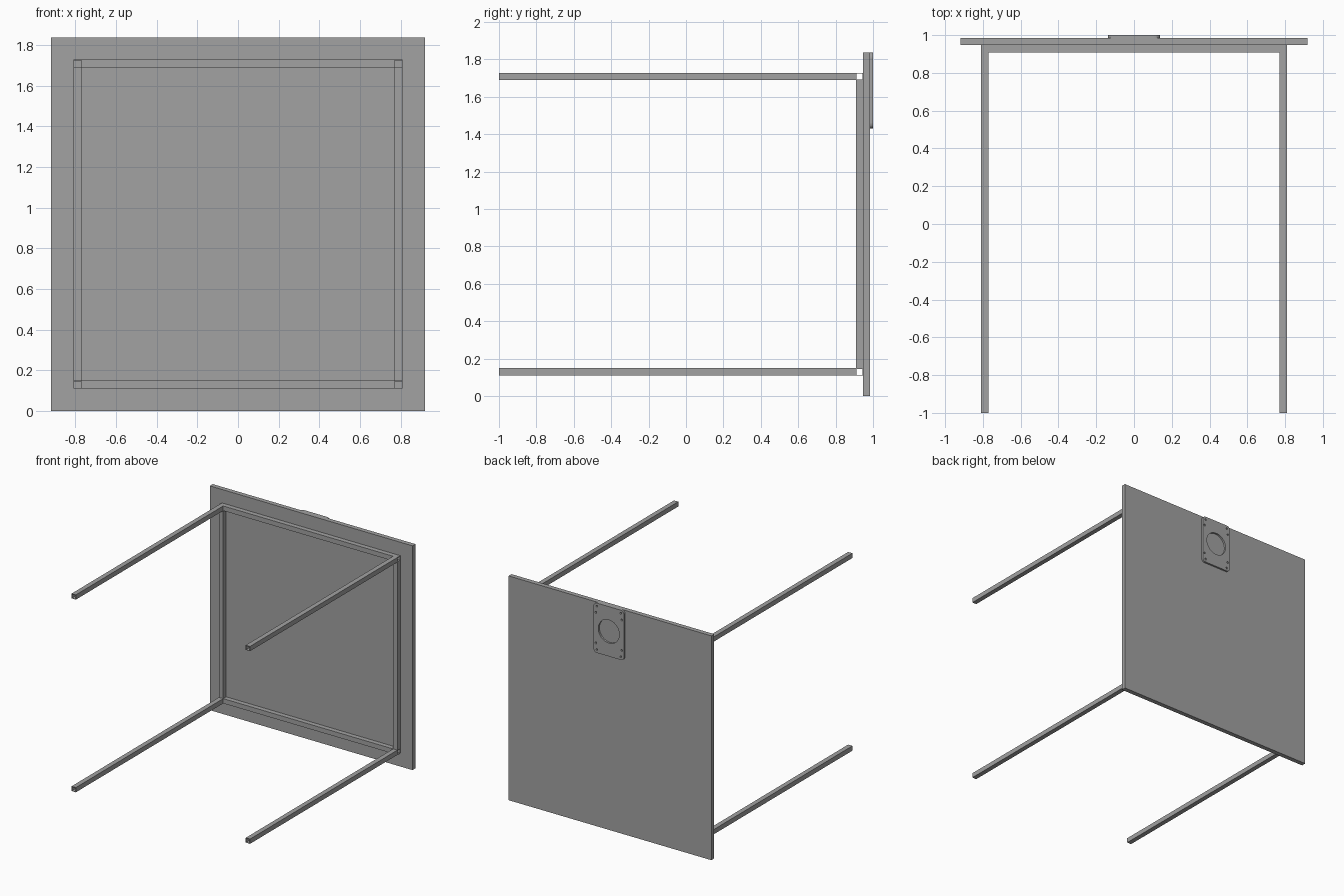
import bpy
from math import pi, sin, cos

cube = bpy.data.objects.get("Cube")
if cube:
    bpy.data.objects.remove(cube, do_unlink=True)

grey = bpy.data.materials.new("plain_grey")
grey.use_nodes = True
grey.diffuse_color = (0.36, 0.36, 0.36, 1)
grey.node_tree.nodes["Principled BSDF"].inputs["Base Color"].default_value = grey.diffuse_color

HALF = 0.919      # half side of the square panel
RAIL = 0.809      # outer half side of the frame
TUBE = 0.039      # tube width
WALL = 0.003      # tube wall
FRAME_Y = 0.908   # front of the frame
PANEL_Y = FRAME_Y + TUBE
BACK_Y = 0.985    # back of the panel
MID = RAIL - TUBE / 2


def circle(x, y, r, n):
    return [(x + r * cos(2 * pi * i / n), y + r * sin(2 * pi * i / n)) for i in range(n)]


def rectangle(w, h, r=0.0, n=6):
    """Rectangle of half sizes w, h, with corners rounded by r."""
    if r == 0:
        return [(w, h), (-w, h), (-w, -h), (w, -h)]
    points = []
    for k, (sx, sy) in enumerate([(1, 1), (-1, 1), (-1, -1), (1, -1)]):
        for i in range(n + 1):
            a = (k + i / n) * pi / 2
            points.append((sx * (w - r) + r * cos(a), sy * (h - r) + r * sin(a)))
    return points


def extrude_profile(name, loops, length, location, rotation):
    """Extrude a flat outline along local z; inner loops become holes."""
    curve = bpy.data.curves.new(name, 'CURVE')
    curve.dimensions = '2D'
    curve.fill_mode = 'BOTH'
    curve.extrude = length / 2
    for loop in loops:
        spline = curve.splines.new('POLY')
        spline.points.add(len(loop) - 1)
        for point, (x, y) in zip(spline.points, loop):
            point.co = (x, y, 0, 1)
        spline.use_cyclic_u = True
    curve.materials.append(grey)
    obj = bpy.data.objects.new(name, curve)
    obj.location = location
    obj.rotation_euler = rotation
    bpy.context.collection.objects.link(obj)
    bpy.ops.object.select_all(action='DESELECT')
    obj.select_set(True)
    bpy.context.view_layer.objects.active = obj
    bpy.ops.object.convert(target='MESH')
    obj = bpy.context.object
    for face in obj.data.polygons:
        face.use_smooth = False
    return obj


def tube(name, length, location, rotation):
    h = TUBE / 2
    return extrude_profile(name, [rectangle(h, h), rectangle(h - WALL, h - WALL)],
                           length, location, rotation)


ALONG_X, ALONG_Y, ALONG_Z = (0, pi / 2, 0), (pi / 2, 0, 0), (0, 0, 0)

# Square panel
extrude_profile("panel", [rectangle(HALF, HALF)], BACK_Y - PANEL_Y,
                (0, (BACK_Y + PANEL_Y) / 2, HALF), ALONG_Y)

# Frame of hollow tubes: full-width rails with uprights between them
rail_y = FRAME_Y + TUBE / 2
for side, name in ((1, "upper"), (-1, "lower")):
    tube(name + "_rail", 2 * RAIL, (0, rail_y, HALF + side * MID), ALONG_X)
for side, name in ((1, "left"), (-1, "right")):
    tube(name + "_upright", 2 * (RAIL - TUBE), (side * MID, rail_y, HALF), ALONG_Z)

# Four long legs
for sx, side in ((1, "left"), (-1, "right")):
    for sz, level in ((1, "upper"), (-1, "lower")):
        tube(f"{level}_{side}_leg", FRAME_Y + 1,
             (sx * MID, (FRAME_Y - 1) / 2, HALF + sz * MID), ALONG_Y)

# Mounting plate with a round opening and screw holes
plate_w, plate_h = 0.138, 0.204
holes = [circle(0, 0, 0.095, 48)]
for sx in (-1, 1):
    for sz in (-1, 1):
        holes.append(circle(sx * 0.108, sz * 0.178, 0.008, 12))
        holes.append(circle(sx * 0.118, sz * 0.125, 0.008, 12))
extrude_profile("mounting_plate", [rectangle(plate_w, plate_h, 0.03)] + holes,
                1 - BACK_Y, (0, (1 + BACK_Y) / 2, 2 * HALF - plate_h), ALONG_Y)
